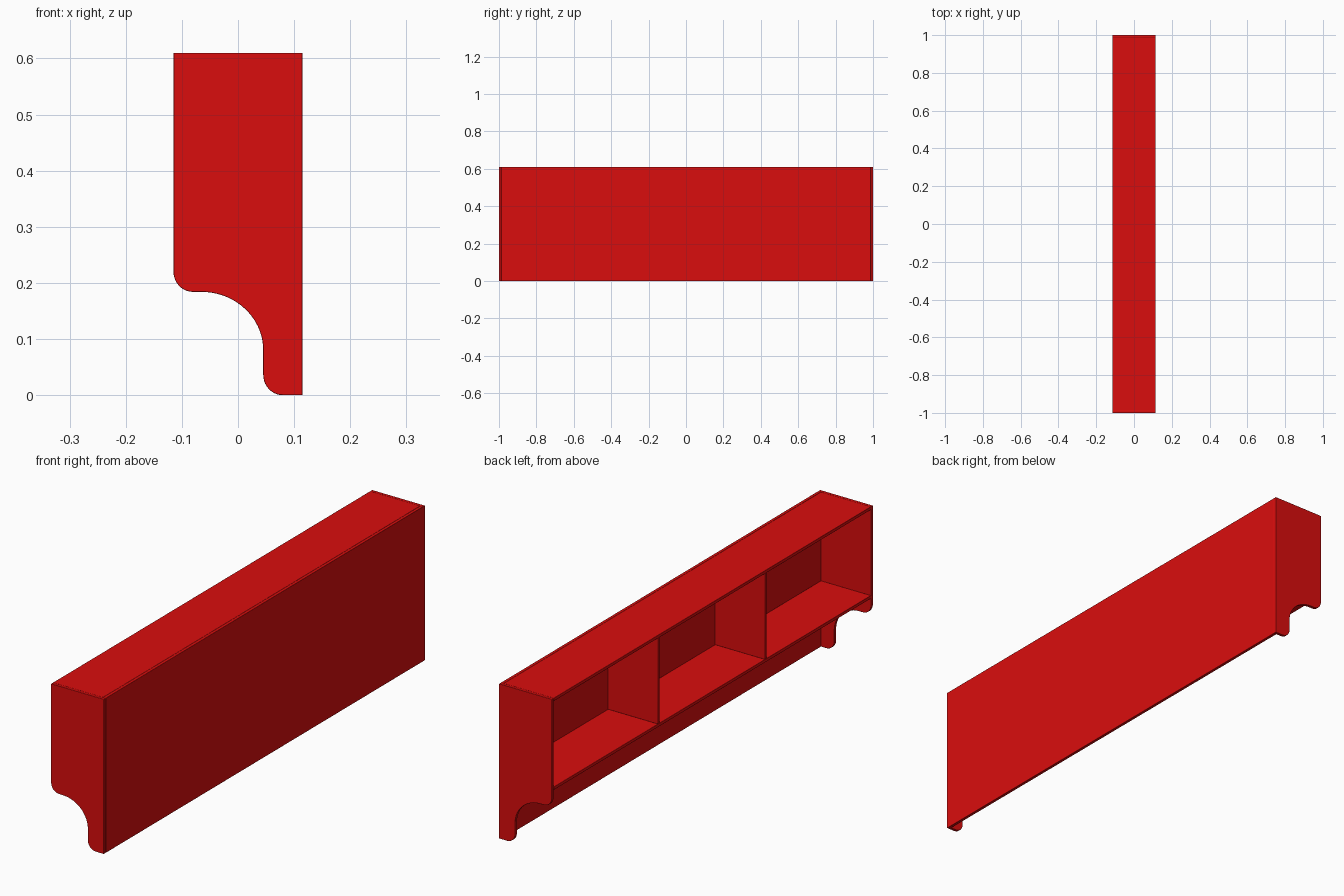
import bpy, bmesh, math

cube = bpy.data.objects.get("Cube")
if cube:
    bpy.data.objects.remove(cube, do_unlink=True)

red = bpy.data.materials.new("bright red")
red.use_nodes = True
colour = (0.7, 0.004, 0.004, 1)
red.diffuse_color = colour
red.node_tree.nodes["Principled BSDF"].inputs["Base Color"].default_value = colour

HALF_DEPTH, HALF_LENGTH, HEIGHT = 0.115, 1.0, 0.61
BOARD = 0.012      # board thickness
SHELF_TOP = 0.26


def finish(name, bm, bevel):
    bmesh.ops.recalc_face_normals(bm, faces=bm.faces)
    mesh = bpy.data.meshes.new(name)
    bm.to_mesh(mesh)
    bm.free()
    mesh.materials.append(red)
    obj = bpy.data.objects.new(name, mesh)
    bpy.context.collection.objects.link(obj)
    mod = obj.modifiers.new("soft edges", "BEVEL")
    mod.width, mod.segments, mod.limit_method = bevel, 2, "ANGLE"
    bpy.ops.object.select_all(action="DESELECT")
    obj.select_set(True)
    bpy.context.view_layer.objects.active = obj
    bpy.ops.object.shade_smooth_by_angle(angle=math.radians(35))
    return obj


def board(name, x, y, z):
    """Box between the given (low, high) pairs."""
    bm = bmesh.new()
    bmesh.ops.create_cube(bm, size=1)
    for v in bm.verts:
        for i, (low, high) in enumerate((x, y, z)):
            v.co[i] = high if v.co[i] > 0 else low
    return finish(name, bm, 0.001)


def arc(cx, cz, rx, rz, start, end, steps):
    angles = [math.radians(start + (end - start) * i / steps) for i in range(steps + 1)]
    return [(cx + rx * math.cos(a), cz + rz * math.sin(a)) for a in angles]


# End panels with a scooped bracket profile
profile = [(HALF_DEPTH, HEIGHT), (-HALF_DEPTH, HEIGHT)]
profile += arc(-0.08, 0.22, 0.035, 0.036, 180, 270, 10)
profile += arc(-0.065, 0.08, 0.11, 0.104, 90, 0, 18)
profile += arc(0.08, 0.036, 0.035, 0.036, 180, 270, 10)
profile += [(HALF_DEPTH, 0)]
for side, y in (("front", -HALF_LENGTH), ("rear", HALF_LENGTH - BOARD)):
    bm = bmesh.new()
    face = bm.faces.new([bm.verts.new((x, y, z)) for x, z in profile])
    grown = bmesh.ops.extrude_face_region(bm, geom=[face])["geom"]
    bmesh.ops.translate(bm, vec=(0, BOARD, 0),
                        verts=[g for g in grown if isinstance(g, bmesh.types.BMVert)])
    finish(side + "_end_panel", bm, 0.001)

# Long boards
inner = HALF_LENGTH - BOARD
back_x = HALF_DEPTH - BOARD
span = (-inner, inner)
board("back_panel", (back_x, HALF_DEPTH), span, (0, HEIGHT))
board("top_board", (-HALF_DEPTH, back_x), span, (HEIGHT - BOARD, HEIGHT))
board("bottom_shelf", (-HALF_DEPTH, back_x), span, (SHELF_TOP - BOARD, SHELF_TOP))

# Dividers making three compartments
for side, y in (("front", -1 / 3), ("rear", 1 / 3)):
    board(side + "_divider", (-HALF_DEPTH, back_x), (y - BOARD / 2, y + BOARD / 2),
          (SHELF_TOP, HEIGHT - BOARD))
